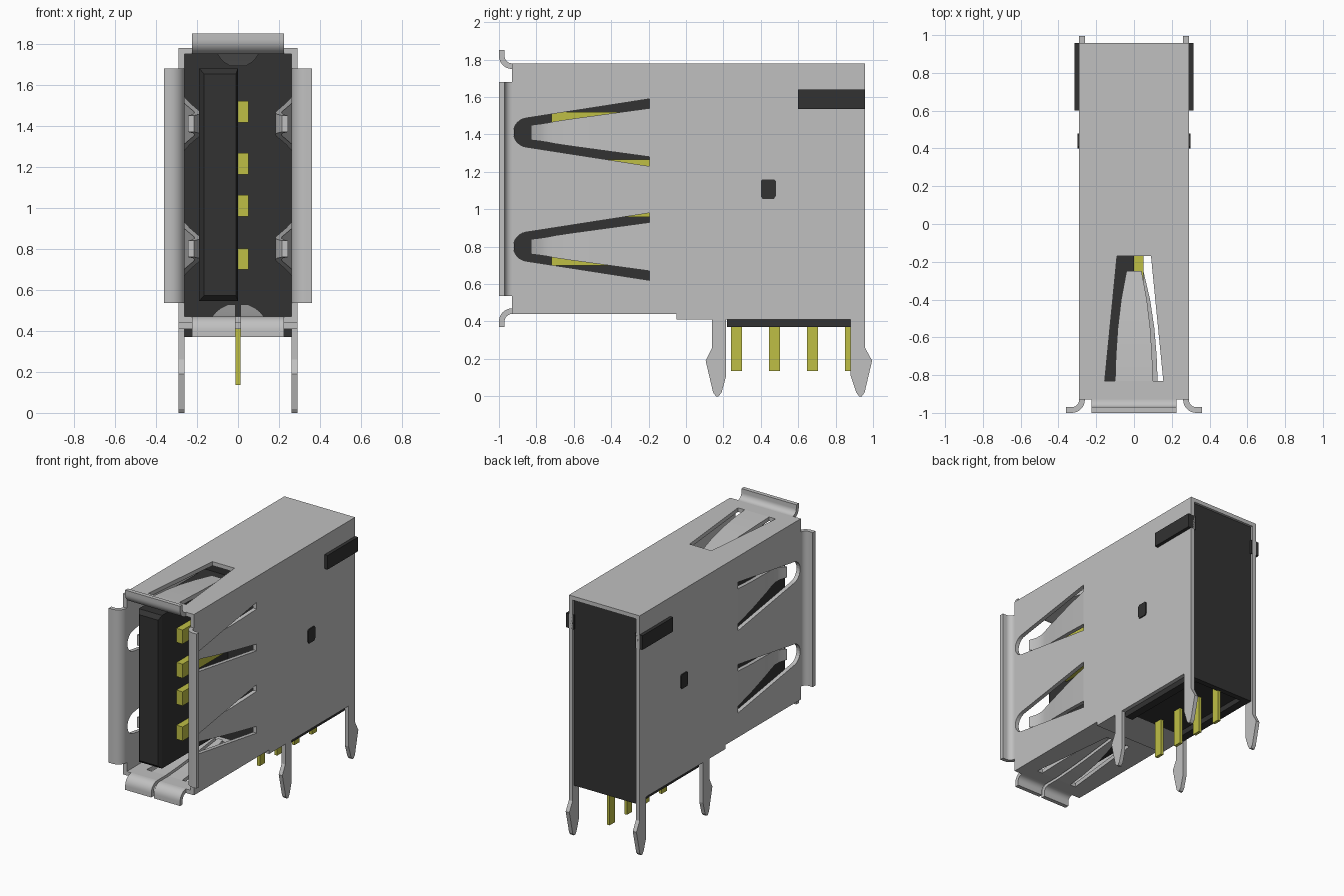
import bpy, bmesh, math

if "Cube" in bpy.data.objects:
    bpy.data.objects.remove(bpy.data.objects["Cube"], do_unlink=True)


def material(name, rgb):
    m = bpy.data.materials.new(name)
    m.use_nodes = True
    m.diffuse_color = (*rgb, 1)
    m.node_tree.nodes["Principled BSDF"].inputs["Base Color"].default_value = (*rgb, 1)
    return m


STEEL = material("light grey metal", (0.53, 0.53, 0.53))
BLACK = material("black plastic", (0.032, 0.032, 0.032))
YELLOW = material("yellow contact", (0.52, 0.52, 0.06))


def loft(name, sections, mat, smooth=False):
    """Closed solid through a list of matching closed sections."""
    bm = bmesh.new()
    rings = [[bm.verts.new(p) for p in s] for s in sections]
    n = len(rings[0])
    for a, b in zip(rings, rings[1:]):
        for i in range(n):
            j = (i + 1) % n
            bm.faces.new((a[i], a[j], b[j], b[i]))
    bm.faces.new(rings[0][::-1])
    bm.faces.new(rings[-1])
    bmesh.ops.recalc_face_normals(bm, faces=bm.faces)
    me = bpy.data.meshes.new(name)
    bm.to_mesh(me)
    bm.free()
    me.materials.append(mat)
    ob = bpy.data.objects.new(name, me)
    bpy.context.collection.objects.link(ob)
    if smooth:
        bpy.ops.object.select_all(action="DESELECT")
        ob.select_set(True)
        bpy.context.view_layer.objects.active = ob
        bpy.ops.object.shade_smooth_by_angle(angle=math.radians(35))
    return ob


def prism(name, outline, place, lo, hi, mat, smooth=False):
    return loft(name, [[place(a, b, w) for a, b in outline] for w in (lo, hi)], mat, smooth)


def box(name, x, y, z, mat):
    return prism(name, [(x[0], y[0]), (x[1], y[0]), (x[1], y[1]), (x[0], y[1])],
                 lambda a, b, w: (a, b, w), z[0], z[1], mat)


def cut(ob, cutter):
    m = ob.modifiers.new("opening", "BOOLEAN")
    m.operation, m.solver, m.object = "DIFFERENCE", "EXACT", cutter
    cutter.hide_render = True
    cutter.hide_viewport = True
    cutter.display_type = "WIRE"


def spring(name, stations, place, thick=0.03):
    """Bent leaf; stations are (y, depth into shell, width low, width high)."""
    loft(name, [[place(y, d, a), place(y, d, b), place(y, d + thick, b), place(y, d + thick, a)]
                for y, d, a, b in stations], STEEL, True)


SIDES = (("left", 1), ("right", -1))
FRONT, BACK, HALF, TOP, BASE, T = -0.93, 0.957, 0.29, 1.78, 0.44, 0.03
SPRING_Z = (0.80, 1.41)

# Side walls with their board legs
wall = [(FRONT, BASE), (-0.05, BASE), (-0.05, 0.41), (0.14, 0.41), (0.14, 0.26), (0.105, 0.19),
        (0.145, 0.02), (0.16, 0), (0.175, 0), (0.19, 0.02), (0.215, 0.11), (0.215, 0.41),
        (0.88, 0.41), (0.88, 0.11), (0.91, 0.02), (0.925, 0), (0.94, 0), (0.955, 0.02),
        (0.995, 0.19), (BACK, 0.26), (BACK, TOP), (FRONT, TOP)]
walls = [prism(s + "_wall", wall, lambda a, b, w: (w, a, b), k * (HALF - T), k * HALF, STEEL)
         for s, k in SIDES]

# Rounded V openings in the side walls, and their springs
for i, zc in enumerate(SPRING_Z):
    arc = [math.radians(98 + 164 * t / 12) for t in range(13)]
    outline = [(-0.845 + 0.078 * math.cos(a), zc + 0.078 * math.sin(a)) for a in arc]
    outline += [(-0.195, zc - 0.18), (-0.195, zc + 0.18)]
    cutter = prism(f"side_opening_cutter_{i}", outline, lambda a, b, w: (w, a, b), -0.5, 0.5, STEEL)
    for w in walls:
        cut(w, cutter)
    leaf = [(-0.195, 0, 0.13), (-0.4, 0.025, 0.102), (-0.62, 0.06, 0.072), (-0.7, 0.075, 0.06),
            (-0.74, 0.078, 0.052), (-0.78, 0.07, 0.046), (-0.83, 0.045, 0.04)]
    for s, k in SIDES:
        spring(f"{s}_spring_{i}", [(y, d, zc - h, zc + h) for y, d, h in leaf],
               lambda y, d, w: (k * (HALF - d), y, w))

# Top and bottom plates
top = box("top_plate", (-HALF + T, HALF - T), (FRONT, BACK), (TOP - T, TOP), STEEL)
bottom = box("bottom_plate", (-HALF + T, HALF - T), (FRONT, -0.02), (BASE, BASE + T), STEEL)
box("bottom_step", (-HALF + T, HALF - T), (-0.05, 0.22), (0.41, BASE), STEEL)


def tapered(name, wide, narrow, z):
    return prism(name, [(-wide, -0.83), (wide, -0.83), (narrow, -0.17), (-narrow, -0.17)],
                 lambda a, b, w: (a, b, w), z - 0.1, z + 0.1, STEEL)


cut(top, tapered("top_opening_cutter", 0.155, 0.09, TOP))
cut(bottom, tapered("bottom_opening_cutter", 0.17, 0.10, BASE))
cut(bottom, box("split_cutter", (-0.011, 0.011), (-1.1, -0.5), (0.3, 0.6), STEEL))

# Top spring is one leaf, bottom spring is split in two
curve = [(-0.83, 0, 0.10), (-0.7, 0.008, 0.096), (-0.55, 0.022, 0.086),
         (-0.4, 0.04, 0.068), (-0.25, 0.058, 0.04)]
spring("top_spring", [(y, d, -h, h) for y, d, h in curve], lambda y, d, w: (w, y, TOP - d))
for s, k in SIDES:
    spring(s + "_bottom_spring", [(y, d, 0.011, h * 1.25) for y, d, h in curve],
           lambda y, d, w: (k * w, y, BASE + d))

# Flared lips round the mouth
quarter = [math.radians(90 * t / 8) for t in range(9)]
lip = [(FRONT - 0.07 * math.sin(a), 0.04 - 0.07 * math.cos(a)) for a in quarter]
lip += [(-1, 0.07), (-0.97, 0.07)]
lip += [(FRONT - 0.04 * math.sin(a), 0.04 - 0.04 * math.cos(a)) for a in reversed(quarter)]
prism("top_lip", lip, lambda y, d, w: (w, y, TOP + d), -0.225, 0.225, STEEL, True)
for s, k in SIDES:
    prism(s + "_lip", lip, lambda y, d, w: (k * (HALF + d), y, w), 0.535, 1.68, STEEL, True)
    prism(s + "_bottom_lip", lip, lambda y, d, w: (k * w, y, BASE - d), 0.011, 0.225, STEEL, True)

# Plastic housing behind the mouth, with rails round the pin recess
body = [(-0.12, 0.47), (0.22, 0.47), (0.22, 0.41), (0.94, 0.41), (0.94, 1.75), (-0.12, 1.75)]
prism("housing", body, lambda a, b, w: (w, a, b), -0.26, 0.26, BLACK)
box("housing_back_rail", (-0.26, 0.26), (0.90, 0.94), (0.37, 0.41), BLACK)
for s, k in SIDES:
    box(s + "_housing_rail", (k * 0.2, k * 0.26), (0.22, 0.90), (0.37, 0.41), BLACK)
    box(s + "_housing_tab", (k * 0.25, k * 0.315), (0.6, 0.957), (1.535, 1.64), BLACK)
    latch = [(0.41, 1.055), (0.47, 1.055), (0.48, 1.07), (0.48, 1.15), (0.47, 1.16),
             (0.41, 1.16), (0.40, 1.15), (0.40, 1.07)]
    prism(s + "_latch", latch, lambda a, b, w: (w, a, b), k * 0.25, k * 0.298, BLACK)

# Contact tongue with chamfered nose
tongue = [(-0.1, -0.19, 0, 0.545, 1.68), (-0.89, -0.19, 0, 0.545, 1.68),
          (-0.92, -0.165, -0.01, 0.572, 1.653)]
loft("contact_tongue", [[(a, y, c), (b, y, c), (b, y, d), (a, y, d)] for y, a, b, c, d in tongue], BLACK)

# Contacts on the tongue and solder pins below
for i, z in enumerate((0.75, 1.01, 1.215, 1.468)):
    box(f"contact_{i}", (-0.005, 0.05), (-0.72, -0.1), (z - 0.052, z + 0.052), YELLOW)
for i, y in enumerate((0.27, 0.473, 0.676, 0.88)):
    box(f"solder_pin_{i}", (-0.011, 0.011), (y - 0.03, y + 0.03), (0.135, 0.43), YELLOW)
